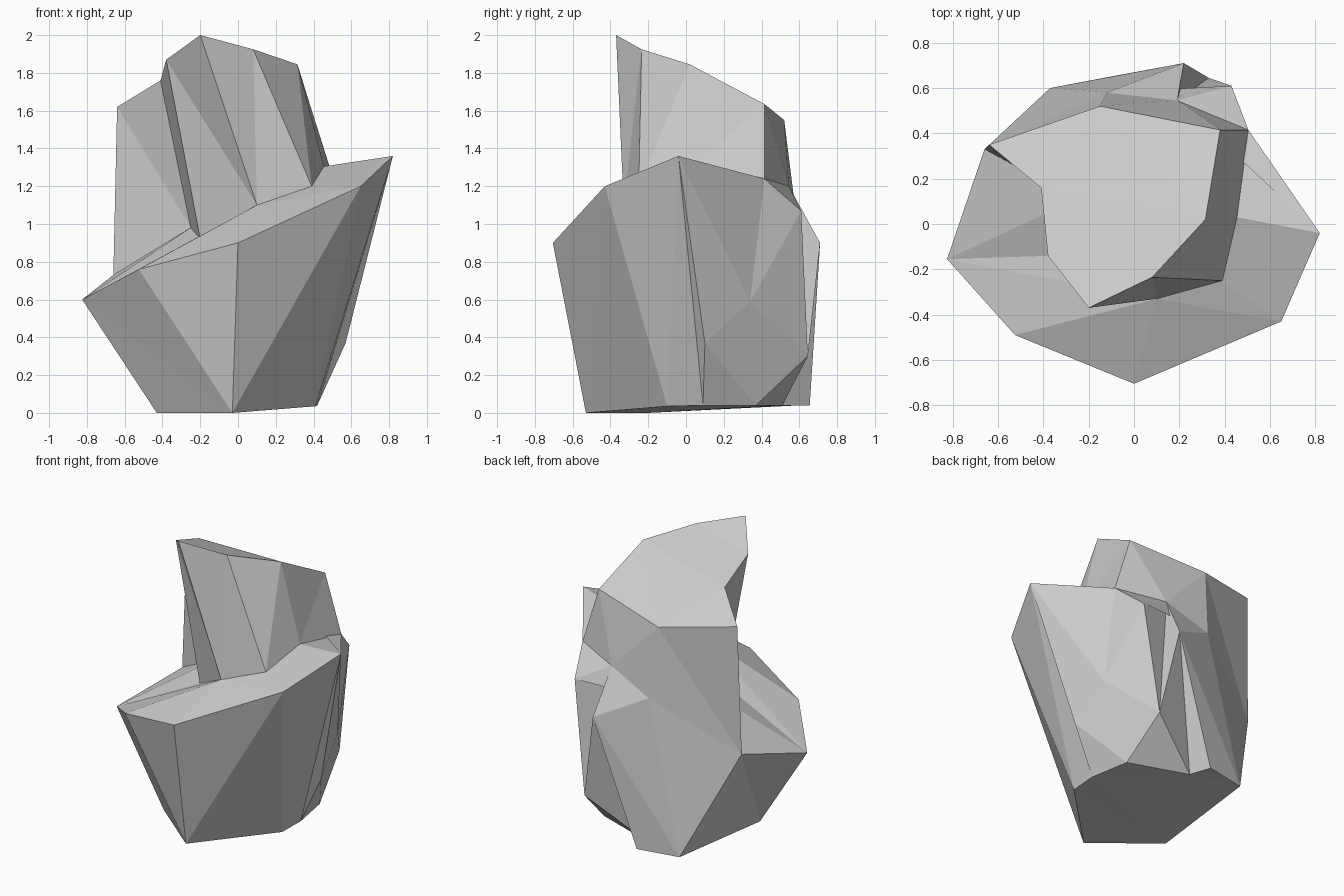
import bpy, bmesh

if "Cube" in bpy.data.objects:
    bpy.data.objects.remove(bpy.data.objects["Cube"])

bm = bmesh.new()


def ring(*points):
    return [bm.verts.new(p) for p in points]


def face(verts):
    verts = list(dict.fromkeys(verts))
    if len(verts) > 2 and not bm.faces.get(verts):
        bm.faces.new(verts)


def skin(low, high, steps):
    """Skin two rings: L advances the low ring, H the high one, Q both."""
    i = j = 0
    for s in steps:
        ni, nj = i + (s in "LQ"), j + (s in "HQ")
        face([low[i % len(low)], low[ni % len(low)],
              high[nj % len(high)], high[j % len(high)]])
        i, j = ni, nj


# foot outline, counterclockwise from the front
foot = ring((-.03, -.53, 0), (.41, -.1, .035), (.42, .09, .04), (.37, .37, .04),
            (-.03, .51, .04), (-.08, .655, .04), (-.37, .6, .04), (-.43, -.2, 0))

# bulge on the right rear side
bulge = ring((.57, .1, .37), (.53, .34, .59), (.33, .645, .3))

# ledge corners shared with the upper block
right, notch, back, left = ring((.505, .415, 1.24), (.19, .545, 1.2),
                                (-.12, .58, 1.07), (-.66, .33, .73))

# outer rim of the lower block
front_rim = ring((0, -.705, .9), (.65, -.43, 1.2), (.82, -.04, 1.36))
rear_rim = ring((.43, .61, 1.07), (.22, .71, .9))
left_rim = ring((-.825, -.155, .6), (-.525, -.49, .76))
rim = front_rim + [right, rear_rim[0], notch, rear_rim[1], back, left] + left_rim

# line where the upper block meets the ledge
seam = (ring((.1, -.33, 1.1), (.39, -.25, 1.2), (.455, .03, 1.305))
        + [right, notch, back, left]
        + ring((-.25, .11, .98), (-.2, -.135, .92)))

# sloping top
cap = ring((-.2, -.37, 2), (.08, -.235, 1.925), (.315, .02, 1.845), (.38, .415, 1.635),
           (-.15, .52, 1.55), (-.64, .35, 1.62), (-.41, .16, 1.76), (-.38, -.14, 1.87))

# underside, bulge, lower walls, ledge, upper walls, top
face(foot[::-1])
skin(foot[2:5], [foot[2]] + bulge + [foot[4]], "HLHHLH")
skin(foot[:3] + bulge + foot[4:], rim, "HLHLLLHHLHHLLLHHLHLHH")
skin(rim, seam, "LHLHHHLLHLLHLLHLHHLLH")
skin(seam, cap, "QQQLHLLHQQQ")
face(cap)

bmesh.ops.triangulate(bm, faces=[f for f in bm.faces if len(f.verts) > 3])
bmesh.ops.recalc_face_normals(bm, faces=bm.faces)

mesh = bpy.data.meshes.new("rock")
bm.to_mesh(mesh)
bm.free()
bpy.context.collection.objects.link(bpy.data.objects.new("rock", mesh))
